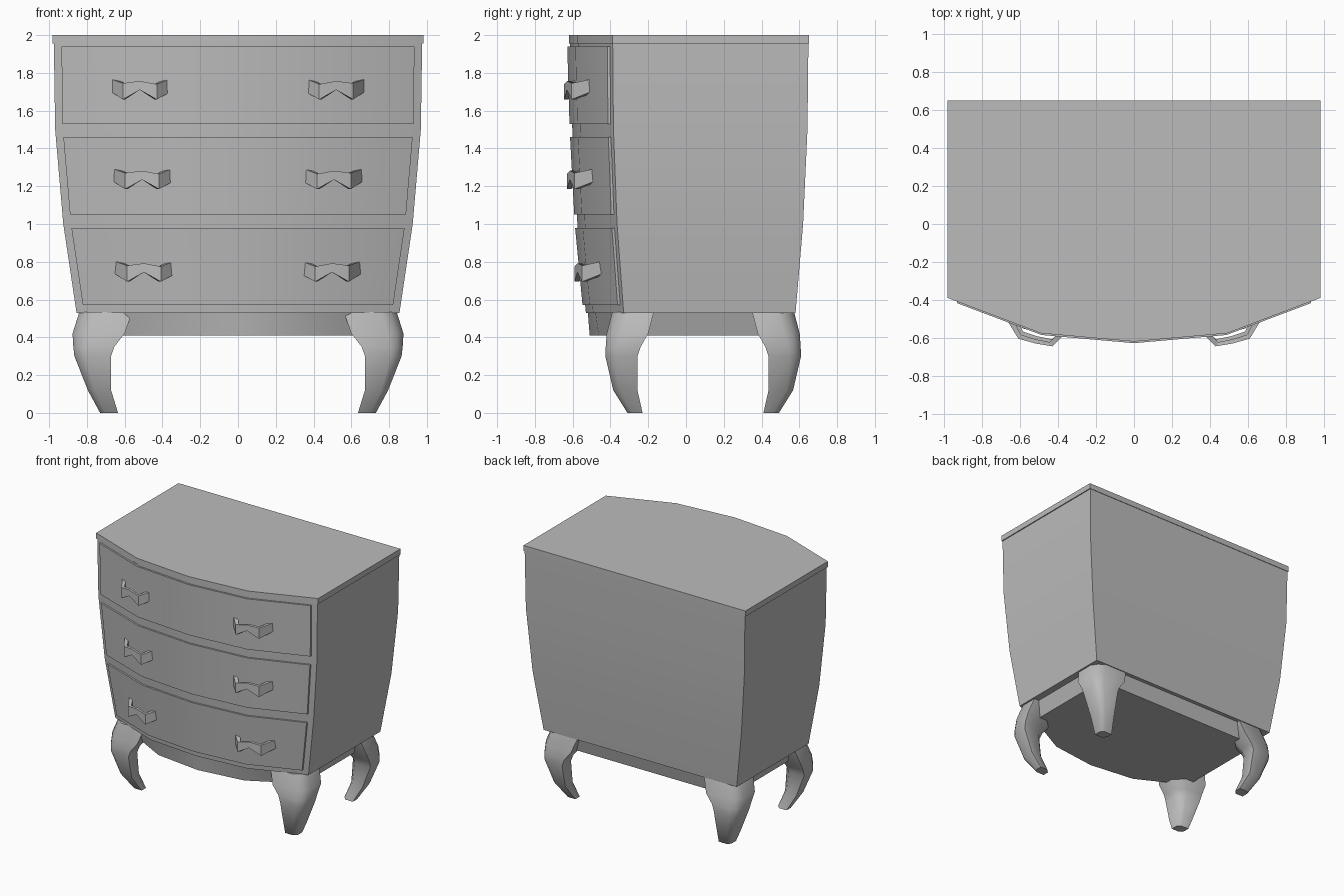
import bpy, bmesh, math
from mathutils import Vector

if "Cube" in bpy.data.objects:
    bpy.data.objects.remove(bpy.data.objects["Cube"])

grey = bpy.data.materials.new("plain grey")
grey.use_nodes = True
grey.diffuse_color = (0.5, 0.5, 0.5, 1)
grey.node_tree.nodes["Principled BSDF"].inputs["Base Color"].default_value = (0.5, 0.5, 0.5, 1)


def loft(name, rings, angle=35):
    """Skin a list of equal-length closed rings and cap both ends."""
    bm = bmesh.new()
    rows = [[bm.verts.new(p) for p in ring] for ring in rings]
    n = len(rows[0])
    for a, b in zip(rows, rows[1:]):
        for i in range(n):
            j = (i + 1) % n
            bm.faces.new((a[i], a[j], b[j], b[i]))
    bm.faces.new(rows[0][::-1])
    bm.faces.new(rows[-1])
    bmesh.ops.recalc_face_normals(bm, faces=bm.faces)
    mesh = bpy.data.meshes.new(name)
    bm.to_mesh(mesh)
    bm.free()
    mesh.materials.append(grey)
    obj = bpy.data.objects.new(name, mesh)
    bpy.context.collection.objects.link(obj)
    bpy.ops.object.select_all(action="DESELECT")
    obj.select_set(True)
    bpy.context.view_layer.objects.active = obj
    bpy.ops.object.shade_smooth_by_angle(angle=math.radians(angle))
    return obj


# Carcass profile: height, half width, back, front corner, front middle
PROFILE = [
    (0.53, 0.855, 0.58, -0.33, -0.53),
    (1.0, 0.925, 0.62, -0.365, -0.575),
    (1.5, 0.968, 0.643, -0.384, -0.602),
    (1.955, 0.975, 0.648, -0.388, -0.615),
]
STEPS = (-1, -0.5, 0, 0.5, 1)


def profile_at(z):
    for a, b in zip(PROFILE, PROFILE[1:]):
        if z <= b[0]:
            t = (z - a[0]) / (b[0] - a[0])
            return [u + (v - u) * t for u, v in zip(a, b)]
    return PROFILE[-1]


def bow(s, corner, middle):
    """Depth of the bowed front at a fraction s of the half width."""
    s = abs(s)
    knee = middle + (corner - middle) * 0.19
    return middle + (knee - middle) * s * 2 if s < 0.5 else knee + (corner - knee) * (s * 2 - 1)


def outline(z, half, back, corner, middle):
    front = [(s * half, bow(s, corner, middle), z) for s in STEPS]
    return front + [(half, back, z), (-half, back, z)]


# Carcass and top board
loft("carcass", [outline(*row) for row in PROFILE])
loft("top_board", [outline(z, 0.983, 0.652, -0.39, -0.62) for z in (1.955, 2.0)])

# Apron under the carcass
loft("apron", [outline(0.535, 0.80, 0.55, -0.31, -0.52),
               outline(0.41, 0.76, 0.52, -0.26, -0.51)])


# Raised drawer fronts following the bow
def drawer_ring(z):
    _, half, _, corner, middle = profile_at(z)
    xs = [-half + 0.04, -half / 2, 0, half / 2, half - 0.04]
    ys = [bow(x / half, corner, middle) for x in xs]
    front = [(x, y - 0.014, z) for x, y in zip(xs, ys)]
    return front + [(x, y + 0.02, z) for x, y in zip(xs, ys)][::-1]


for name, low, high in (("lower", 0.57, 0.98), ("middle", 1.05, 1.46), ("upper", 1.53, 1.94)):
    loft(name + "_drawer", [drawer_ring(low), drawer_ring(high)])

# Folded pull: x, y, top, bottom of each fold
PULL = [
    (0.68, -0.49, 1.77, 1.705),
    (0.61, -0.605, 1.745, 1.66),
    (0.52, -0.63, 1.757, 1.71),
    (0.43, -0.645, 1.74, 1.66),
    (0.355, -0.57, 1.77, 1.70),
]


def pull(name, side, dx, dy, dz):
    rings = []
    for x, y, top, low in PULL:
        x, inner = x - dx, 0.52 + (x - 0.52) * 0.85 - dx
        y, top, low = y + dy, top + dz, low + dz
        rings.append([(side * x, y, low), (side * x, y, top),
                      (side * inner, y + 0.022, top), (side * inner, y + 0.022, low)])
    loft(name, rings, 20)


for side, word in ((1, "left"), (-1, "right")):
    pull("upper_pull_" + word, side, 0, 0, 0)
    pull("middle_pull_" + word, side, 0.012, 0.015, -0.475)
    pull("lower_pull_" + word, side, 0.022, 0.055, -0.965)

# Curved legs: height, outer x, inner x, outer depth, inner depth
LEG = [
    (0.0, 0.73, 0.635, 0.31, 0.23),
    (0.12, 0.795, 0.672, 0.385, 0.257),
    (0.3, 0.866, 0.672, 0.427, 0.257),
    (0.35, 0.872, 0.655, 0.425, 0.24),
    (0.42, 0.876, 0.60, 0.42, 0.20),
    (0.535, 0.84, 0.56, 0.39, 0.17),
]


def leg(name, sx, sy):
    rings = []
    for z, xo, xi, yo, yi in LEG:
        if sy > 0:
            yo, yi = yo + 0.182, yi + 0.18
        c, d = (xo - xi) * 0.3, (xo - xi) * 0.12
        ring = [(xo, yi), (xo, yo - c), (xo - d, yo - d), (xo - c, yo),
                (xi, yo), (xi, yi + c), (xi + c, yi)]
        rings.append([(sx * x, sy * y, z) for x, y in ring])
    loft(name, rings, 50)


for sx, word in ((1, "left"), (-1, "right")):
    leg("front_leg_" + word, sx, -1)
    leg("back_leg_" + word, sx, 1)
